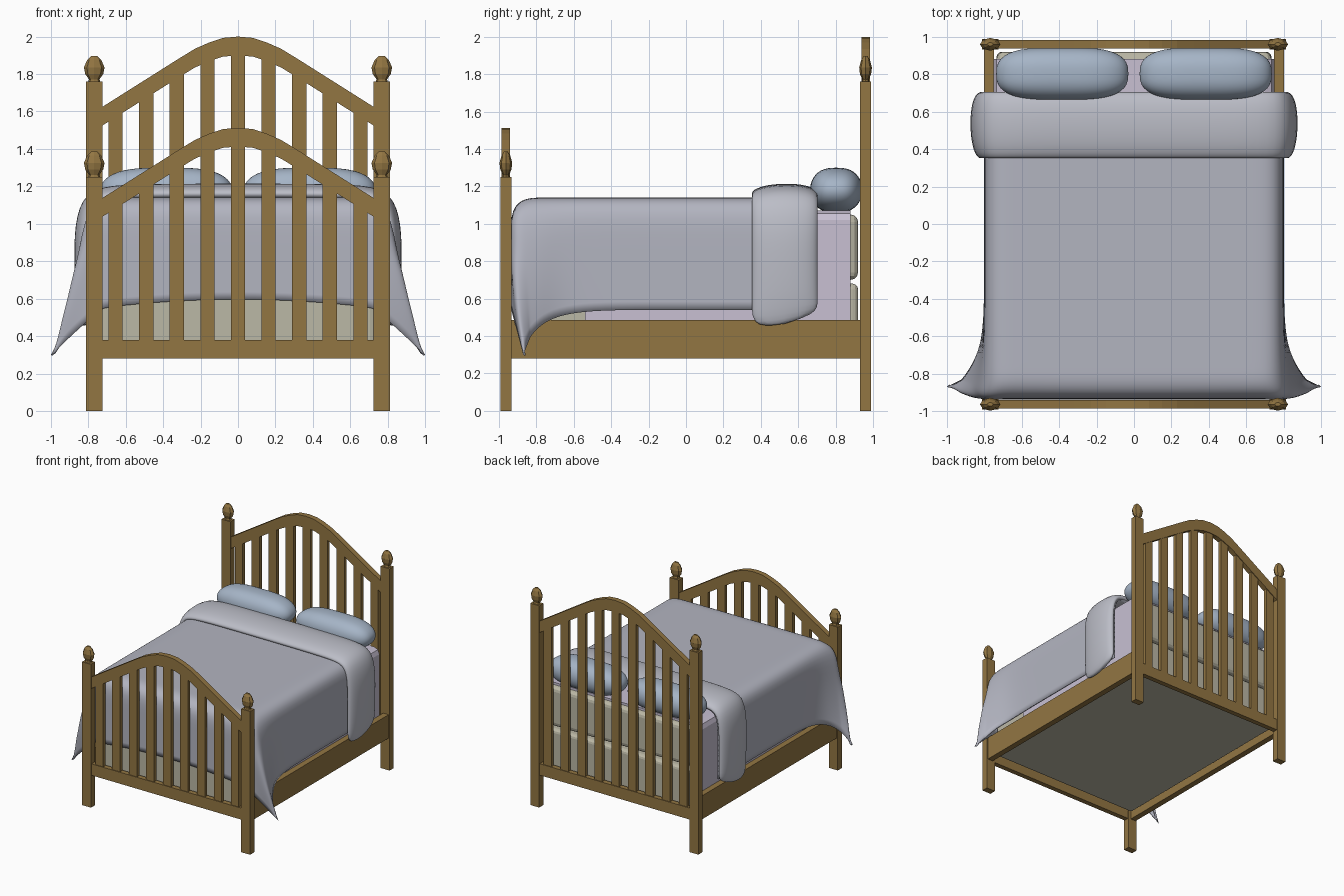
import bpy, bmesh, math
from mathutils import Vector

if "Cube" in bpy.data.objects:
    bpy.data.objects.remove(bpy.data.objects["Cube"])


def material(name, rgb):
    m = bpy.data.materials.new(name)
    m.diffuse_color = (*rgb, 1)
    m.use_nodes = True
    m.node_tree.nodes["Principled BSDF"].inputs["Base Color"].default_value = m.diffuse_color
    return m


WOOD = material("wood", (0.29, 0.18, 0.055))
BLANKET = material("blanket_cloth", (0.45, 0.46, 0.53))
CUFF = material("cuff_cloth", (0.50, 0.51, 0.57))
PILLOW = material("pillow_cloth", (0.38, 0.46, 0.57))
SHEET = material("sheet_cloth", (0.58, 0.53, 0.65))
TICKING = material("mattress_cloth", (0.50, 0.48, 0.38))


def make(name, bm, mat, smooth=False, fix=True):
    if fix:
        bmesh.ops.recalc_face_normals(bm, faces=bm.faces)
    for f in bm.faces:
        f.smooth = smooth
    me = bpy.data.meshes.new(name)
    bm.to_mesh(me)
    bm.free()
    me.materials.append(mat)
    ob = bpy.data.objects.new(name, me)
    bpy.context.collection.objects.link(ob)
    return ob


def box(name, x, y, z, mat, bevel=0):
    """Box from (min, max) pairs."""
    bm = bmesh.new()
    bmesh.ops.create_cube(bm, size=1)
    for v in bm.verts:
        v.co = [p[0] + (c + 0.5) * (p[1] - p[0]) for c, p in zip(v.co, (x, y, z))]
    ob = make(name, bm, mat)
    if bevel:
        b = ob.modifiers.new("bevel", "BEVEL")
        b.width, b.segments = bevel, 3
    return ob


def strip(name, outer, inner, y0, y1, mat):
    """Band between two xz polylines, extruded along y."""
    bm = bmesh.new()
    rings = [[bm.verts.new((p[0], y, p[1])) for p, y in
              ((o, y0), (o, y1), (i, y1), (i, y0))] for o, i in zip(outer, inner)]
    for a, b in zip(rings, rings[1:]):
        for k in range(4):
            bm.faces.new((a[k], a[(k + 1) % 4], b[(k + 1) % 4], b[k]))
    bm.faces.new(rings[0])
    bm.faces.new(rings[-1])
    return make(name, bm, mat)


def mirrored(half):
    return [(-x, z) for x, z in half[:0:-1]] + half


def finial(name, x, y, z):
    """Faceted egg-shaped post top, flattened in y."""
    bm = bmesh.new()
    n, prof = 8, [(.032, 0), (.028, .012), (.048, .04), (.055, .075), (.038, .115), (.016, .137)]
    rings = [[bm.verts.new((x + r * math.cos(k * math.tau / n),
                            y + .62 * r * math.sin(k * math.tau / n), z + h))
              for k in range(n)] for r, h in prof]
    for a, b in zip(rings, rings[1:]):
        for k in range(n):
            bm.faces.new((a[k], a[(k + 1) % n], b[(k + 1) % n], b[k]))
    bm.faces.new(rings[0])
    bm.faces.new(rings[-1])
    make(name, bm, WOOD)


ARCH = [(0, 2.0), (.08, 1.993), (.15, 1.97), (.23, 1.935), (.32, 1.88), (.74, 1.615)]


def arch_z(x):
    for (x0, z0), (x1, z1) in zip(ARCH, ARCH[1:]):
        if x0 <= abs(x) <= x1:
            return z0 + (z1 - z0) * (abs(x) - x0) / (x1 - x0)


# Head and foot boards: posts, finials, bottom rail, arch and slats
for end, y, post_z, dz in (("head", .96, 1.76, 0), ("foot", -.963, 1.25, -.487)):
    for s, side in ((-1, "left"), (1, "right")):
        box(f"{end}_post_{side}", (s * .768 - .043, s * .768 + .043),
            (y - .029, y + .029), (0, post_z), WOOD)
        finial(f"{end}_finial_{side}", s * .768, y, post_z)
    box(f"{end}_bottom_rail", (-.74, .74), (y - .022, y + .022), (.28, .38), WOOD)
    top = [(x, z + dz) for x, z in mirrored(ARCH)]
    strip(f"{end}_arch", top, [(x, z - .1) for x, z in top], y - .023, y + .023, WOOD)
    for i in range(-4, 5):
        x = i * .1635
        box(f"{end}_slat_{i + 5}", (x - .038, x + .038), (y - .016, y + .016),
            (.37, arch_z(x) + dz - .06), WOOD)

# Side rails
for s, side in ((-1, "left"), (1, "right")):
    box(f"side_rail_{side}", (s * .775 - .026, s * .775 + .026), (-.94, .94), (.28, .485), WOOD)

# Box spring, mattress and fitted sheet
box("box_spring", (-.735, .735), (-.91, .92), (.32, .68), TICKING, .03)
box("mattress", (-.735, .735), (-.91, .92), (.70, 1.05), TICKING, .04)
half = [(0, 1.07), (.70, 1.07), (.735, 1.055), (.75, 1.02), (.75, .47)]
inner = [(0, 1.05), (.69, 1.05), (.722, 1.04), (.735, 1.01), (.735, .47)]
strip("sheet", mirrored(half), mirrored(inner), -.54, .88, SHEET)


# Blanket: half a rectangular cloth, draped over edges with flared foot corners
def drape(x, y, a, b):
    lerp = lambda p, q, t: p + (q - p) * t
    flare = {-.65: (.015, .62, 0), -.77: (.075, .67, 0), -.86: (.12, .74, .03)}
    dx, drop, dy = flare.get(y, (0, .6, 0))
    if b == 0:
        return (.80 + dx * a if a else x, y + dy * a, 1.14 - drop * a)
    if a == 0:
        return (x, -.937, 1.14 - (.54 + .05 * (x / .73) ** 2) * b)
    t = max(a, b)
    tip = (.80 + .2 * t, -.94 - .05 * t + .12 * t * t, 1.14 - .84 * t)
    edge = (.80 + dx * a, y + dy * a, 1.14 - drop * a) if a >= b else (.73, -.937, 1.14 - .59 * b)
    return [lerp(p, q, min(a, b) / t) for p, q in zip(edge, tip)]


FALL = (.1, .4, .7, 1)
cols = [(x, 0) for x in (0, .35, .62, .73)] + [(.73, a) for a in FALL]
rows = [(y, 0) for y in (.69, .3, -.1, -.45, -.65, -.77, -.86)] + [(-.86, b) for b in FALL]
bm = bmesh.new()
g = [[bm.verts.new(drape(x, y, a, b)) for y, b in rows] for x, a in cols]
for i in range(len(cols) - 1):
    for j in range(len(rows) - 1):
        bm.faces.new((g[i][j], g[i][j + 1], g[i + 1][j + 1], g[i + 1][j]))
blanket = make("blanket", bm, BLANKET, True, fix=False)
m = blanket.modifiers.new("mirror", "MIRROR")
m.use_clip = True
sub = blanket.modifiers.new("smooth", "SUBSURF")
sub.levels = sub.render_levels = 2
sub.boundary_smooth = "PRESERVE_CORNERS"
sol = blanket.modifiers.new("thickness", "SOLIDIFY")
sol.thickness, sol.offset = .015, -1

# Folded cuff: padded section swept over the bed, with a slanted hem
section = [(.35, 0), (.345, .045), (.41, .075), (.53, .088), (.65, .078),
           (.71, .045), (.705, 0), (.53, -.01)]
path = [(0, 1.13, 0, 1), (.4, 1.13, 0, 1), (.69, 1.125, 0, 1), (.765, 1.10, .7, .75),
        (.79, 1.0, 1, 0), (.79, .8, 1, 0), (.79, .58, .9, 0), (.80, 0, .5, 0)]
full = [(-x, z, -nx, nz) for x, z, nx, nz in path[:0:-1]] + path
bm = bmesh.new()
rings = []
for x, z, nx, nz in full:
    ring = []
    for y, h in section:
        zz = z + nz * h if z else (.395 + .12 * (y - .42) / .28 if y > .42 else .42)
        ring.append(bm.verts.new((x + nx * h, y, zz)))
    rings.append(ring)
for a, b in zip(rings, rings[1:]):
    for k in range(8):
        bm.faces.new((a[k], a[(k + 1) % 8], b[(k + 1) % 8], b[k]))
bm.faces.new(rings[0])
bm.faces.new(rings[-1])
cuff = make("blanket_cuff", bm, CUFF, True)
sub = cuff.modifiers.new("smooth", "SUBSURF")
sub.levels = sub.render_levels = 2

# Pillows: squared-off ellipsoids
for s, side in ((-1, "left"), (1, "right")):
    bm = bmesh.new()
    bmesh.ops.create_icosphere(bm, subdivisions=4, radius=1)
    power = lambda c, e: math.copysign(abs(c) ** e, c)
    for v in bm.verts:
        x, y, z = v.co
        v.co = Vector((s * .383 + .353 * power(x, .6), .803 + .14 * power(y, .75),
                       1.18 + .12 * z))
    make(f"pillow_{side}", bm, PILLOW, True)
